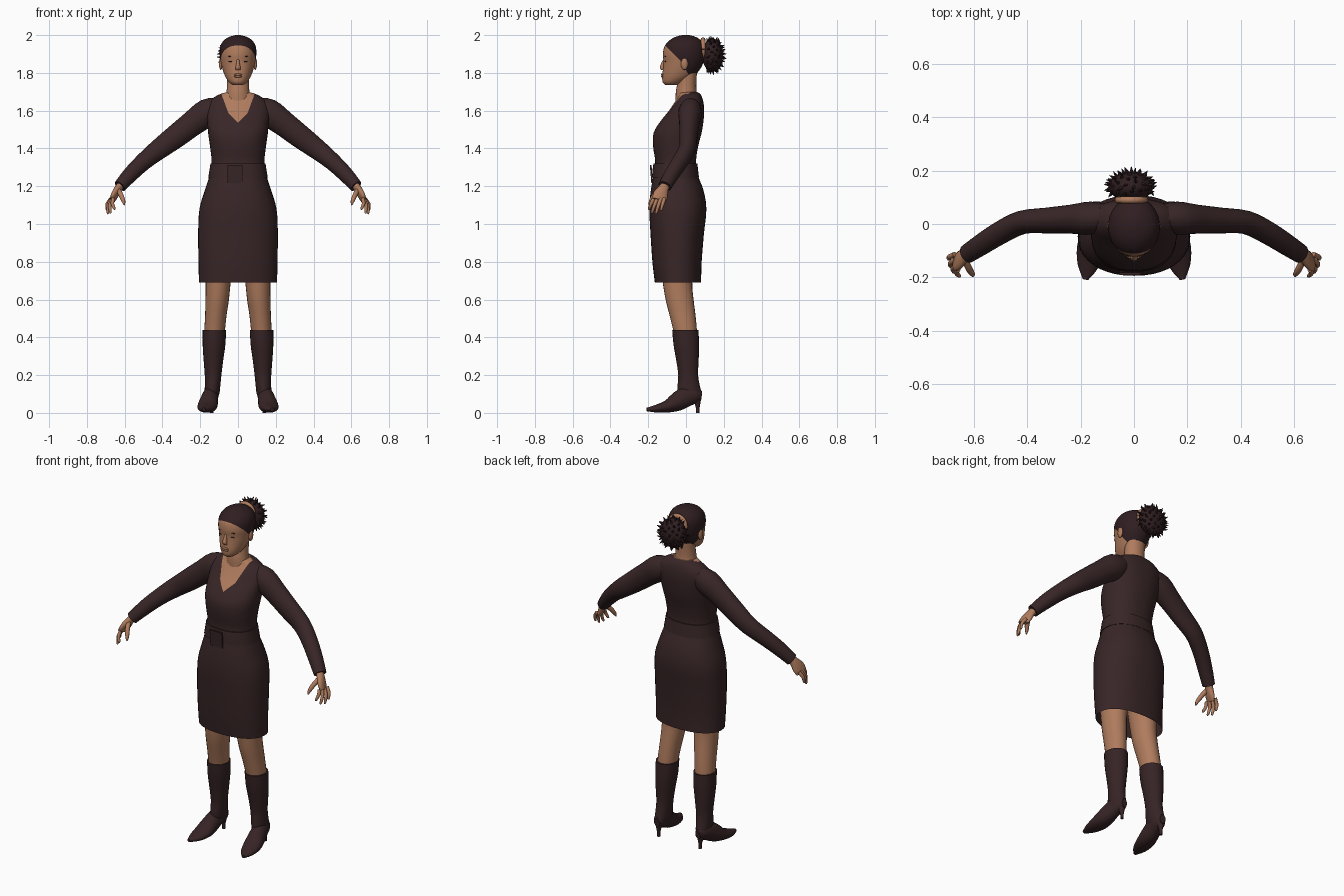
import bpy, bmesh, math, random
from mathutils import Vector, Matrix

if "Cube" in bpy.data.objects:
    bpy.data.objects.remove(bpy.data.objects["Cube"])

random.seed(4)


def material(name, rgb):
    m = bpy.data.materials.new(name)
    m.diffuse_color = (*rgb, 1)
    m.use_nodes = True
    m.node_tree.nodes["Principled BSDF"].inputs["Base Color"].default_value = m.diffuse_color
    return m


SKIN = material("skin", (0.43, 0.20, 0.11))
DRESS = material("dark_dress", (0.040, 0.019, 0.020))
BOOT = material("dark_boot", (0.037, 0.017, 0.018))
HAIR = material("dark_hair", (0.029, 0.013, 0.015))


def spline(rows, steps):
    """Smoothly resample rows of numbers (Catmull-Rom)."""
    rows = [Vector(r) for r in rows]
    out = []
    for i in range(len(rows) - 1):
        p0, p1, p2 = rows[max(i - 1, 0)], rows[i], rows[i + 1]
        p3 = rows[min(i + 2, len(rows) - 1)]
        for s in range(steps):
            t = s / steps
            out.append(p1 + 0.5 * t * ((p2 - p0) + t * ((2 * p0 - 5 * p1 + 4 * p2 - p3)
                       + t * (3 * p1 - p0 - 3 * p2 + p3))))
    return out + [rows[-1]]


def loft(bm, rows, ref, axis=None, seg=24, steps=3, n=2.0, caps=(True, True)):
    """Skin rings (x, y, z, a, b); a lies along ref, b across it."""
    rows = spline(rows, steps)
    ref, rings = Vector(ref), []
    for i, r in enumerate(rows):
        before, after = rows[max(i - 1, 0)], rows[min(i + 1, len(rows) - 1)]
        t = Vector(axis) if axis else Vector((after - before)[:3]).normalized()
        e1 = (ref - t * ref.dot(t)).normalized()
        e2 = t.cross(e1)
        ring = []
        for k in range(seg):
            c, s = math.cos(math.tau * k / seg), math.sin(math.tau * k / seg)
            c, s = (math.copysign(abs(v) ** (2 / n), v) for v in (c, s))
            ring.append(bm.verts.new(Vector(r[:3]) + e1 * c * r[3] + e2 * s * r[4]))
        rings.append(ring)
    for lo, hi in zip(rings, rings[1:]):
        for k in range(seg):
            j = (k + 1) % seg
            bm.faces.new((lo[k], lo[j], hi[j], hi[k]))
    for ring, cap in zip((rings[0], rings[-1]), caps):
        if cap:
            bm.faces.new(ring)


def upright(bm, rows, **kw):
    """Horizontal rings given as (z, x centre, half width, front y, back y)."""
    loft(bm, [(x, (f + b) / 2, z, w, (b - f) / 2) for z, x, w, f, b in rows],
         (1, 0, 0), (0, 0, 1), **kw)


def ball(bm, at, size, seg=16):
    m = Matrix.Translation(at) @ Matrix.Diagonal((*size, 1))
    bmesh.ops.create_uvsphere(bm, u_segments=seg, v_segments=seg // 2, radius=1, matrix=m)


def cut(bm, co, no):
    bmesh.ops.bisect_plane(bm, geom=bm.verts[:] + bm.edges[:] + bm.faces[:],
                           plane_co=co, plane_no=no)


def finish(name, bm, *mats, mirror=False, rule=None):
    bmesh.ops.recalc_face_normals(bm, faces=bm.faces[:])
    if rule:
        for f in bm.faces:
            f.material_index = int(rule(f.calc_center_median()))
    me = bpy.data.meshes.new(name)
    bm.to_mesh(me)
    bm.free()
    ob = bpy.data.objects.new(name, me)
    bpy.context.collection.objects.link(ob)
    for m in mats:
        me.materials.append(m)
    bpy.ops.object.select_all(action='DESELECT')
    ob.select_set(True)
    bpy.context.view_layer.objects.active = ob
    bpy.ops.object.shade_smooth_by_angle(angle=math.radians(50))
    if mirror:
        ob.modifiers.new("mirror", 'MIRROR').use_clip = False
    return ob


# Dress body, with a V neckline cut into the chest
bm = bmesh.new()
upright(bm, [(.69, 0, .207, -.165, .08), (.80, 0, .209, -.178, .083), (.95, 0, .211, -.188, .095),
             (1.08, 0, .204, -.194, .108), (1.18, 0, .175, -.186, .092), (1.26, 0, .15, -.172, .062),
             (1.33, 0, .14, -.163, .053), (1.41, 0, .148, -.174, .064), (1.48, 0, .158, -.172, .082),
             (1.54, 0, .163, -.138, .092), (1.60, 0, .168, -.09, .096), (1.645, 0, .155, -.06, .092),
             (1.675, 0, .12, -.042, .083), (1.69, 0, .088, -.04, .074), (1.698, 0, .06, -.038, .06)],
        seg=40, n=2.25, caps=(False, True))
for s in (-1, 1):
    cut(bm, (0, 0, 1.535), (s * 1.0, 0, -1))
    cut(bm, (s * .05, 0, 1.585), (s * 2.7, 0, -1))
finish("dress", bm, DRESS, SKIN, rule=lambda c: c.y < .02 and c.z > 1.535 + abs(c.x)
       and c.z > 1.585 + (abs(c.x) - .05) * 2.7)

# Waistband with a front flap
bm = bmesh.new()
upright(bm, [(1.245, 0, .158, -.180, .069), (1.285, 0, .151, -.177, .064),
             (1.32, 0, .146, -.172, .060)], seg=40, n=2.25)
finish("waistband", bm, DRESS)
bm = bmesh.new()
bmesh.ops.create_cube(bm, size=1, matrix=Matrix.Translation((-.015, -.183, 1.265))
                      @ Matrix.Rotation(.08, 4, 'X') @ Matrix.Diagonal((.08, .009, .095, 1)))
finish("waist_flap", bm, DRESS)

# Sleeves
bm = bmesh.new()
loft(bm, [(.09, .027, 1.615, .045, .055), (.16, .022, 1.59, .062, .074), (.24, .018, 1.533, .054, .067),
          (.33, .013, 1.463, .048, .062), (.42, .006, 1.395, .044, .054), (.50, -.032, 1.33, .043, .046),
          (.57, -.076, 1.262, .04, .041), (.625, -.112, 1.2, .036, .034)], (0, 1, 0))
finish("sleeve", bm, DRESS, mirror=True)

# Hands: palm, four fingers and thumb
bm = bmesh.new()
loft(bm, [(.605, -.10, 1.222, .024, .02), (.632, -.118, 1.19, .027, .02),
          (.652, -.134, 1.155, .04, .018), (.667, -.143, 1.125, .037, .013)], (-.3, 1, 0), seg=16)
tips = [(.652, -.197, 1.075), (.675, -.182, 1.055), (.689, -.16, 1.052), (.694, -.133, 1.07)]
for i, tip in enumerate(tips):
    a = Vector((.660 + .004 * i, -.171 + .019 * i, 1.135))
    b = Vector(tip)
    mid = (a + b) / 2 + Vector((.009, 0, .004))
    loft(bm, [(*a, .010, .010), (*mid, .0095, .0095), (*b.lerp(mid, .2), .007, .007),
              (*b, .002, .002)], (0, 1, 0), seg=10)
loft(bm, [(.633, -.135, 1.18, .013, .013), (.618, -.168, 1.15, .013, .013),
          (.606, -.187, 1.12, .010, .010), (.602, -.195, 1.10, .003, .003)], (1, 0, 0), seg=10)
finish("hand", bm, SKIN, mirror=True)

# Legs
bm = bmesh.new()
upright(bm, [(.98, .095, .085, -.15, .06), (.82, .10, .075, -.14, .045), (.69, .105, .066, -.123, .033),
             (.60, .110, .062, -.108, .04), (.52, .117, .057, -.088, .05), (.43, .124, .054, -.066, .058),
             (.36, .127, .048, -.055, .055)])
finish("leg", bm, SKIN, mirror=True)

# Boots: shaft, pointed foot and slim heel
bm = bmesh.new()
upright(bm, [(.44, .125, .062, -.073, .066), (.36, .127, .060, -.066, .069), (.28, .130, .052, -.052, .067),
             (.20, .132, .044, -.041, .064), (.14, .135, .041, -.045, .074), (.10, .137, .038, -.045, .083),
             (.065, .139, .026, -.03, .075)])
loft(bm, [(.136, .082, .09, .018, .025), (.139, .05, .092, .035, .043), (.147, 0, .085, .042, .053),
          (.155, -.05, .057, .049, .049), (.163, -.10, .034, .052, .033), (.173, -.16, .022, .038, .02),
          (.182, -.208, .018, .010, .009)], (1, 0, 0))
upright(bm, [(.075, .138, .024, .03, .08), (.045, .138, .013, .047, .075),
             (.02, .138, .009, .053, .071), (0, .138, .009, .053, .071)], seg=12)
finish("boot", bm, BOOT, mirror=True)

# Neck
bm = bmesh.new()
upright(bm, [(1.64, 0, .072, -.055, .065), (1.70, 0, .061, -.054, .056), (1.75, 0, .058, -.045, .055),
             (1.83, 0, .06, -.04, .06)])
finish("neck", bm, SKIN)

# Head, split along the hairline into skin and hair
bm = bmesh.new()
upright(bm, [(1.735, 0, .026, -.108, -.05), (1.75, 0, .047, -.123, -.01), (1.78, 0, .067, -.126, .04),
             (1.82, 0, .082, -.122, .075), (1.86, 0, .092, -.119, .094), (1.90, 0, .097, -.122, .101),
             (1.94, 0, .094, -.114, .098), (1.97, 0, .077, -.09, .081), (1.99, 0, .048, -.057, .052),
             (2.0, 0, .014, -.022, .018)], seg=36, steps=4)
cut(bm, (0, -.11, 1.945), (0, 1, 1))
cut(bm, (0, -.03, 1.865), (0, 1.7, 1))
finish("head", bm, SKIN, HAIR, rule=lambda c: c.z > 1.945 - (c.y + .11)
       or c.z > 1.865 - 1.7 * (c.y + .03))

# Nose and lips
bm = bmesh.new()
loft(bm, [(0, -.114, 1.872, .007, .006), (0, -.122, 1.85, .009, .010), (0, -.127, 1.828, .014, .012),
          (0, -.122, 1.814, .013, .007)], (1, 0, 0), (0, 0, 1), seg=14)
for z in (1.781, 1.791):
    ball(bm, (0, -.124, z), (.022, .008, .006))
finish("nose_and_lips", bm, SKIN)

# Ears
bm = bmesh.new()
ball(bm, (.091, -.008, 1.848), (.010, .019, .032))
finish("ear", bm, SKIN, mirror=True)

# Closed eyes and brows
bm = bmesh.new()
ball(bm, (.036, -.1085, 1.861), (.015, .005, .003))
ball(bm, (.037, -.1085, 1.887), (.018, .005, .002))
finish("lash_and_brow", bm, HAIR, mirror=True)

# Hair band
bm = bmesh.new()
ring = [(-.01 + .05 * math.cos(a), .09, 1.925 + .05 * math.sin(a), .013, .013)
        for a in (math.tau * i / 16 for i in range(17))]
loft(bm, ring, (0, 1, 0), seg=10, steps=2)
finish("hair_band", bm, SKIN)

# Bun with short loose tufts
bm = bmesh.new()
centre, size = Vector((-.012, .14, 1.893)), Vector((.083, .055, .086))
ball(bm, centre, size, 24)
for i in range(90):
    z = 1 - 2 * (i + .5) / 90
    a = i * 2.39996
    r = math.sqrt(1 - z * z)
    d = Vector((r * math.cos(a), r * math.sin(a), z))
    if d.y < -.5:
        continue
    base = centre + d * size * .92
    out = (d + Vector([random.uniform(-.5, .5) for _ in range(3)])).normalized()
    m = Matrix.Translation(base + out * .010) @ out.to_track_quat('Z', 'Y').to_matrix().to_4x4()
    bmesh.ops.create_cone(bm, segments=5, radius1=.011, radius2=.001, depth=.032, matrix=m)
finish("hair_bun", bm, HAIR)
